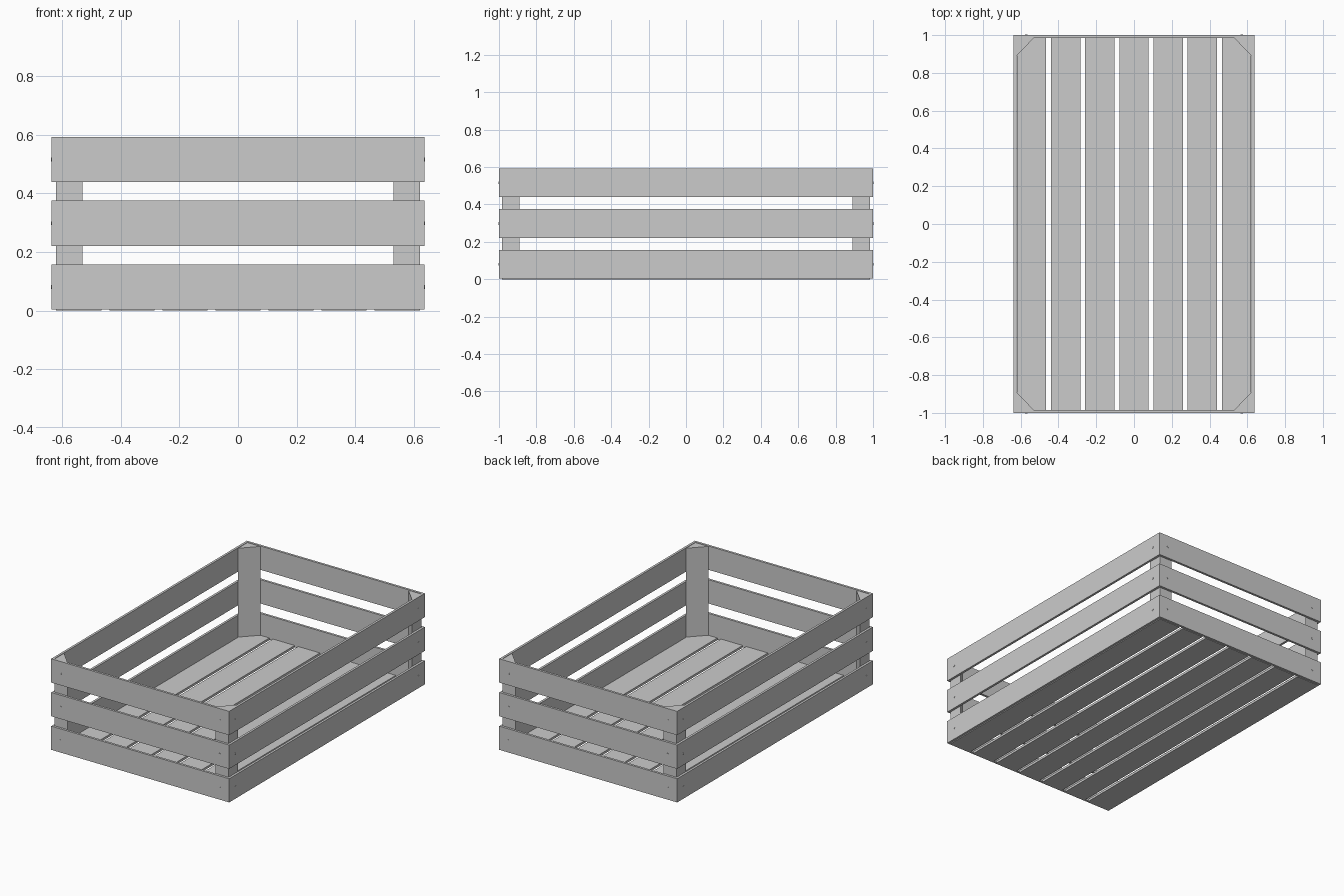
import bpy, bmesh, math
from mathutils import Matrix

if "Cube" in bpy.data.objects:
    bpy.data.objects.remove(bpy.data.objects["Cube"])

HX, HY, T = 0.637, 1.0, 0.015          # outer half sizes, board thickness
IX, IY = HX - T, HY - T                # inner half sizes
SLATS = [(0.004, 0.157), (0.221, 0.375), (0.439, 0.593)]


def finish(name, bm):
    bmesh.ops.recalc_face_normals(bm, faces=bm.faces)
    mesh = bpy.data.meshes.new(name)
    bm.to_mesh(mesh)
    bm.free()
    ob = bpy.data.objects.new(name, mesh)
    bpy.context.collection.objects.link(ob)
    return ob


def board(name, x0, x1, y0, y1, z0, z1):
    bm = bmesh.new()
    bmesh.ops.create_cube(bm, size=1, matrix=Matrix.LocRotScale(
        ((x0 + x1) / 2, (y0 + y1) / 2, (z0 + z1) / 2), None,
        (x1 - x0, y1 - y0, z1 - z0)))
    return finish(name, bm)


def nail(name, loc, axis):
    bm = bmesh.new()
    rot = Matrix.Rotation(math.pi / 2, 4, 'X' if axis == 'Y' else 'Y')
    bmesh.ops.create_cone(bm, cap_ends=True, segments=10, radius1=0.007,
                          radius2=0.007, depth=0.004,
                          matrix=Matrix.Translation(loc) @ rot)
    return finish(name, bm)


# Floor: seven long boards
for i in range(7):
    c = (i - 3) * 0.181
    w = 0.0775
    board(f"floor_board_{i + 1}", c - w, c + w, -IY, IY, 0, T)

# Walls: three slats per side, nailed at each end
for n, (z0, z1) in enumerate(SLATS, 1):
    zc = (z0 + z1) / 2
    for s, end, side in ((-1, "front", "left"), (1, "back", "right")):
        y0, y1 = sorted((s * IY, s * HY))
        board(f"{end}_slat_{n}", -HX, HX, y0, y1, z0, z1)
        x0, x1 = sorted((s * IX, s * HX))
        board(f"{side}_slat_{n}", x0, x1, -IY, IY, z0, z1)
        for e in (-1, 1):
            nail(f"{end}_nail_{n}", (e * 0.57, s * HY, zc), 'Y')
            nail(f"{side}_nail_{n}", (s * HX, e * 0.935, zc), 'X')

# Corner posts: triangular prisms
for sx in (-1, 1):
    for sy in (-1, 1):
        bm = bmesh.new()
        pts = [(IX, IY), (0.53, IY), (IX, 0.89)]
        f = bm.faces.new([bm.verts.new((sx * x, sy * y, T)) for x, y in pts])
        top = bmesh.ops.extrude_face_region(bm, geom=[f])["geom"]
        bmesh.ops.translate(bm, vec=(0, 0, 0.59 - T),
                            verts=[v for v in top if isinstance(v, bmesh.types.BMVert)])
        finish("corner_post", bm)
